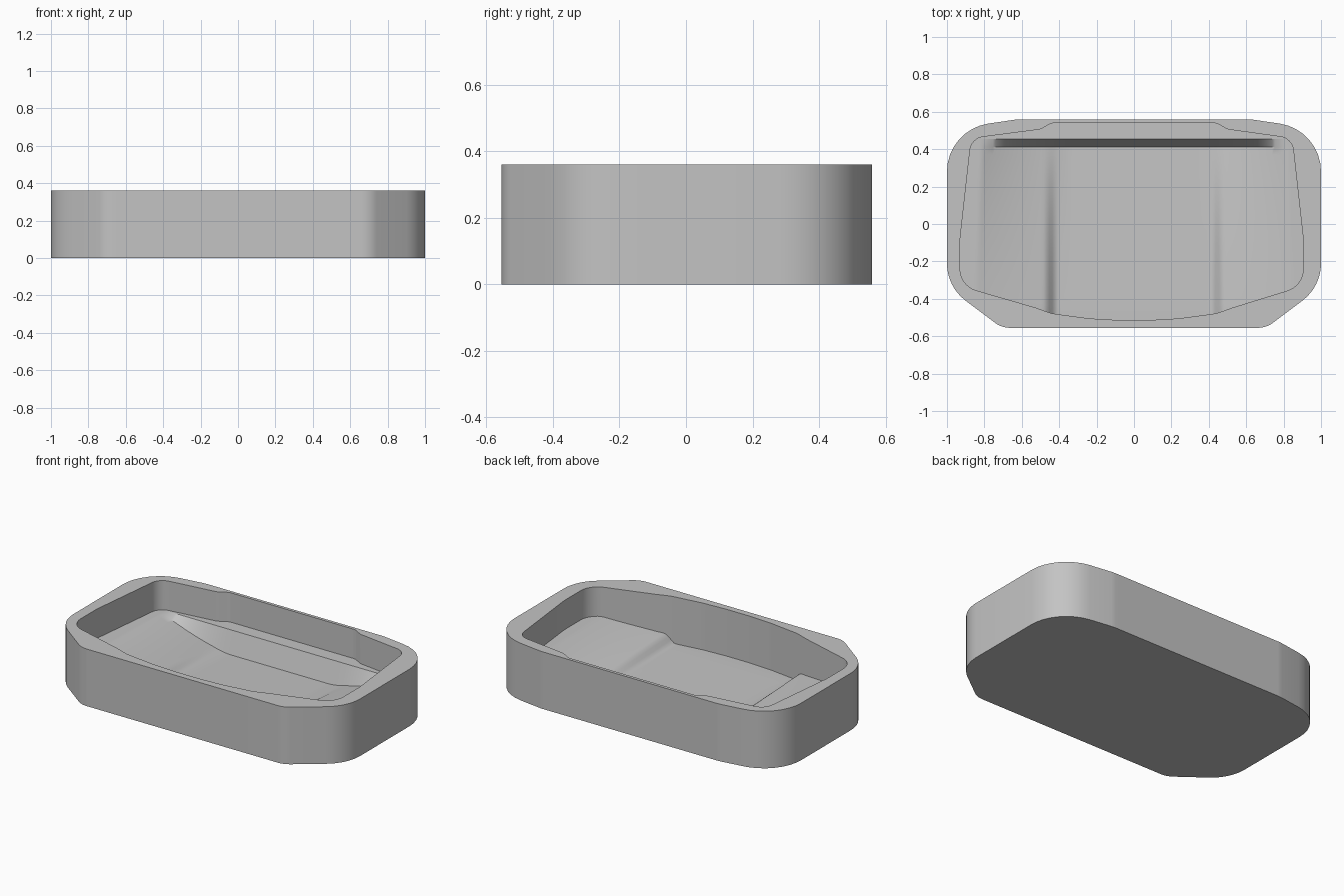
import bpy, bmesh, math
from mathutils import Vector

if "Cube" in bpy.data.objects:
    bpy.data.objects.remove(bpy.data.objects["Cube"], do_unlink=True)

RIM, BENCH, LEDGE_Y = 0.36, 0.175, 0.455

grey = bpy.data.materials.new("plain_grey")
grey.use_nodes = True
grey.diffuse_color = (0.55, 0.55, 0.55, 1)
grey.node_tree.nodes["Principled BSDF"].inputs["Base Color"].default_value = (0.55, 0.55, 0.55, 1)


def rounded(corners, steps=8):
    """Closed outline with a circular fillet at each (x, y, radius) corner."""
    out = []
    for i, (x, y, r) in enumerate(corners):
        p = Vector((x, y))
        a = (Vector(corners[i - 1][:2]) - p).normalized()
        b = (Vector(corners[(i + 1) % len(corners)][:2]) - p).normalized()
        half = a.angle(b) / 2
        if r == 0 or half > 1.56:
            out.append(p)
            continue
        centre = p + (a + b).normalized() * (r / math.sin(half))
        start = p + a * (r / math.tan(half)) - centre
        end = p + b * (r / math.tan(half)) - centre
        sweep = start.angle_signed(end)
        for k in range(steps + 1):
            t = -sweep * k / steps
            c, s = math.cos(t), math.sin(t)
            out.append(centre + Vector((start.x * c - start.y * s, start.x * s + start.y * c)))
    return out


def mirrored(half, widen=0.0):
    """Right half, listed back to front, plus its mirror; the left end may be wider."""
    left = [(-x - (widen if x > 0.8 else 0), y, r) for x, y, r in reversed(half)]
    return half + left


def make_object(name, bm):
    bmesh.ops.recalc_face_normals(bm, faces=bm.faces)
    mesh = bpy.data.meshes.new(name)
    bm.to_mesh(mesh)
    bm.free()
    mesh.materials.append(grey)
    obj = bpy.data.objects.new(name, mesh)
    bpy.context.collection.objects.link(obj)
    return obj


def prism(name, outline, z0, z1):
    bm = bmesh.new()
    face = bm.faces.new([bm.verts.new((p.x, p.y, z0)) for p in outline])
    ext = bmesh.ops.extrude_face_region(bm, geom=[face], use_keep_orig=True)
    top = [v for v in ext["geom"] if isinstance(v, bmesh.types.BMVert)]
    bmesh.ops.translate(bm, verts=top, vec=(0, 0, z1 - z0))
    return make_object(name, bm)


def combine(target, tool, operation):
    """Apply a boolean and discard the tool."""
    mod = target.modifiers.new("cut", "BOOLEAN")
    mod.operation, mod.object, mod.solver = operation, tool, "EXACT"
    bpy.context.view_layer.update()
    graph = bpy.context.evaluated_depsgraph_get()
    mesh = bpy.data.meshes.new_from_object(target.evaluated_get(graph))
    target.modifiers.clear()
    target.data = mesh
    bpy.data.objects.remove(tool, do_unlink=True)


def ease(t):
    t = min(1, max(0, t))
    return t * t * (3 - 2 * t)


def floor_height(x, y):
    """Sunken middle, side benches that become stepped at the front, back ledge."""
    if y > LEDGE_Y:
        return BENCH
    front = min(1, (LEDGE_Y - y) / 0.9)
    low = 0.04 + 0.025 * front
    edge = 0.81 + 0.035 * front
    a = abs(x)
    s = min(1, max(0, (a - 0.34) / (edge - 0.34)))
    scoop = low + (BENCH - low) * s ** 1.5
    slope = 0.12 + (BENCH - 0.12) * min(1, max(0, (a - 0.47) / (edge - 0.47)))
    stepped = low + (slope - low) * ease((a - 0.41) / 0.07)
    return scoop * (1 - front) + stepped * front


# Outer body
outer = [(0.62, 0.56, 0.25), (1, 0.505, 0.26), (1, -0.335, 0.25), (0.707, -0.555, 0.13)]
tray = prism("tray", rounded(mirrored(outer)), 0, RIM)

# Cavity outline
inner = [(0.44, 0.54, 0.06), (0.5, 0.506, 0.06), (0.845, 0.458, 0.08),
         (0.905, -0.08, 0.5), (0.905, -0.33, 0.12), (0.53, -0.446, 0.1),
         (0.44, -0.478, 0.1), (0.24, -0.505, 0.4), (0.08, -0.514, 0.4)]
cavity = prism("cavity_cutter", rounded(mirrored(inner, 0.025)), 0.01, RIM + 0.1)

# Sculpted floor block: a closed grid whose underside follows the floor
xs = [-0.98 + 1.96 * i / 130 for i in range(131)]
ys = [-0.56 + (LEDGE_Y + 0.56) * j / 24 for j in range(25)] + [LEDGE_Y + 0.0005, 0.58]
bm = bmesh.new()
grid = [[bm.verts.new((x, y, floor_height(x, y))) for y in ys] for x in xs]
for i in range(len(xs) - 1):
    for j in range(len(ys) - 1):
        bm.faces.new((grid[i][j], grid[i + 1][j], grid[i + 1][j + 1], grid[i][j + 1]))
rim_edges = [e for e in bm.edges if e.is_boundary]
ext = bmesh.ops.extrude_edge_only(bm, edges=rim_edges)["geom"]
for v in ext:
    if isinstance(v, bmesh.types.BMVert):
        v.co.z = RIM + 0.2
bmesh.ops.holes_fill(bm, edges=[e for e in bm.edges if e.is_boundary], sides=0)
floor_block = make_object("floor_cutter", bm)

combine(cavity, floor_block, "INTERSECT")
combine(tray, cavity, "DIFFERENCE")

# Smooth walls and floor, crisp rims
bpy.ops.object.select_all(action="DESELECT")
tray.select_set(True)
bpy.context.view_layer.objects.active = tray
bpy.ops.object.shade_smooth_by_angle(angle=math.radians(30))
